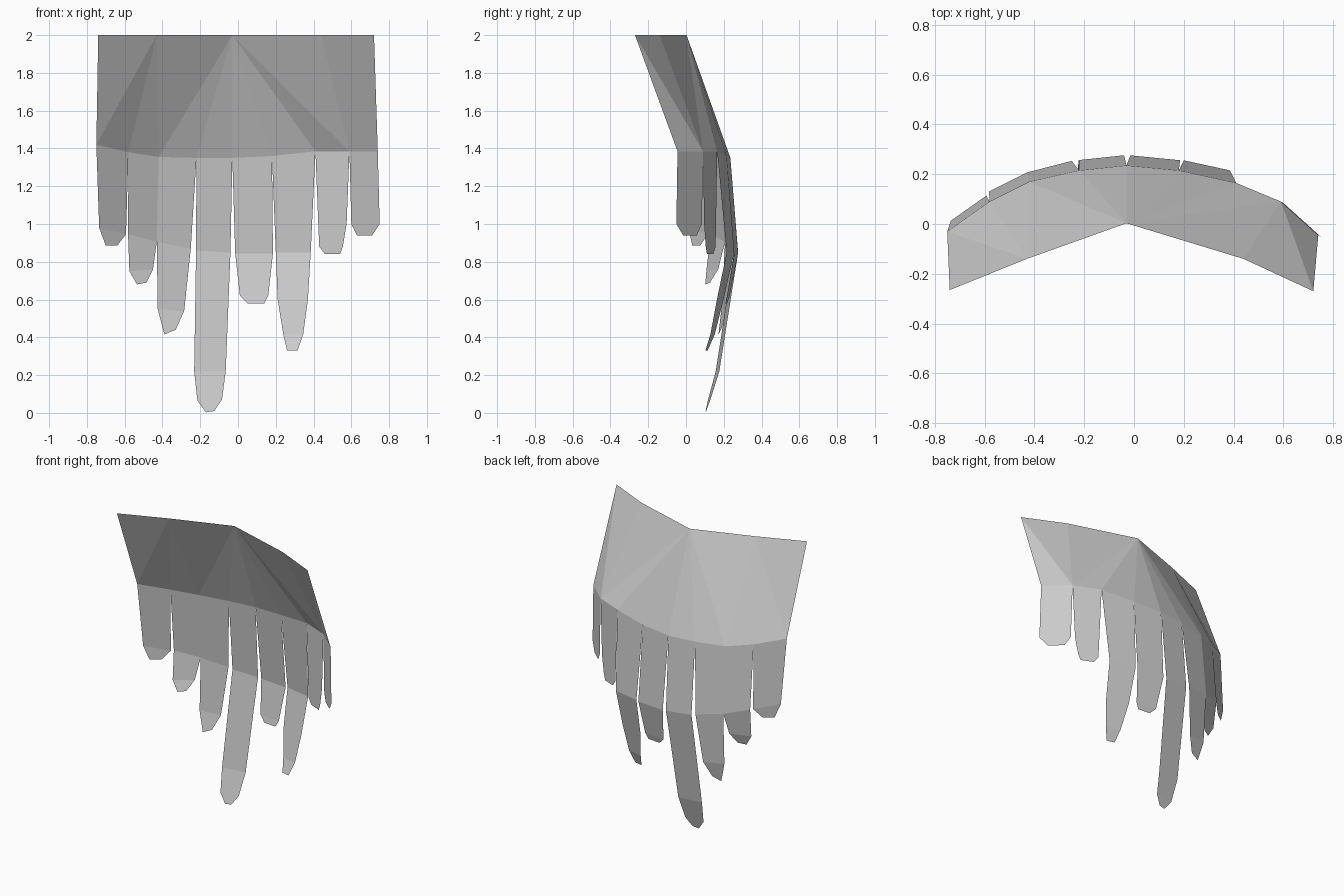
import bpy, bmesh

# Upper edge and fold line of the cloth: (x, y, z)
TOP = [(-.74, -.265, 2), (-.43, -.14, 2), (-.03, .003, 2), (.44, -.14, 2), (.72, -.27, 2)]
FOLD = [(-.75, -.03, 1.42), (-.58, .09, 1.38), (-.42, .17, 1.355), (-.22, .215, 1.35),
        (-.03, .235, 1.35), (.18, .215, 1.36), (.41, .165, 1.385), (.59, .09, 1.385),
        (.74, -.045, 1.385)]
# Fold points reached by each top point's triangle fan
FANS = [(0, 0), (0, 2), (2, 7), (7, 7), (7, 8)]

# Hanging strips, left to right; rows of (left x, left z, right x, right z, y offset from fold)
STRIPS = [
    [(-.735, .98, -.593, .945, .033), (-.70, .885, -.64, .885, .028)],
    [(-.582, .945, -.43, .905, .042), (-.575, .75, -.45, .76, .015), (-.535, .68, -.485, .69, -.01)],
    [(-.43, .905, -.25, .87, .045), (-.425, .55, -.285, .54, .02), (-.39, .415, -.33, .44, -.005)],
    [(-.222, .86, -.04, .848, .042), (-.232, .22, -.065, .22, -.055),
     (-.215, .065, -.085, .07, -.10), (-.17, .003, -.125, .01, -.118)],
    [(-.015, .845, .185, .845, .042), (.01, .62, .16, .62, 0), (.05, .58, .14, .58, -.01)],
    [(.20, .85, .385, .85, .045), (.21, .60, .37, .60, -.01),
     (.24, .415, .345, .415, -.05), (.26, .33, .315, .33, -.083)],
    [(.425, 1.0, .575, 1.0, 0), (.43, .88, .555, .88, 0), (.46, .84, .54, .84, 0)],
    [(.60, 1.0, .75, 1.0, .003), (.63, .94, .71, .94, .003)],
]


def fold_y(x):
    """Depth of the fold line at x, extended past its ends."""
    i = 0
    while i < len(FOLD) - 2 and x > FOLD[i + 1][0]:
        i += 1
    (xa, ya, _), (xb, yb, _) = FOLD[i], FOLD[i + 1]
    return ya + (yb - ya) * (x - xa) / (xb - xa)


bm = bmesh.new()
top = [bm.verts.new(p) for p in TOP]
fold = [bm.verts.new(p) for p in FOLD]

# Shoulder panel as triangle fans
for i, (a, b) in enumerate(FANS):
    for j in range(a, b):
        bm.faces.new((top[i], fold[j], fold[j + 1]))
    if i + 1 < len(top):
        bm.faces.new((top[i], fold[b], top[i + 1]))

# Ragged strips
for i, rows in enumerate(STRIPS):
    a, b = fold[i], fold[i + 1]
    for xl, zl, xr, zr, dy in rows:
        c = bm.verts.new((xl, fold_y(xl) + dy, zl))
        d = bm.verts.new((xr, fold_y(xr) + dy, zr))
        bm.faces.new((a, c, d, b))
        a, b = c, d

# Close the seam between the second and third strips, which only part low down
bmesh.ops.remove_doubles(bm, verts=bm.verts, dist=.006)
bmesh.ops.recalc_face_normals(bm, faces=bm.faces)

mesh = bpy.data.meshes.new("ragged_cape")
bm.to_mesh(mesh)
bm.free()
bpy.context.collection.objects.link(bpy.data.objects.new("ragged_cape", mesh))
